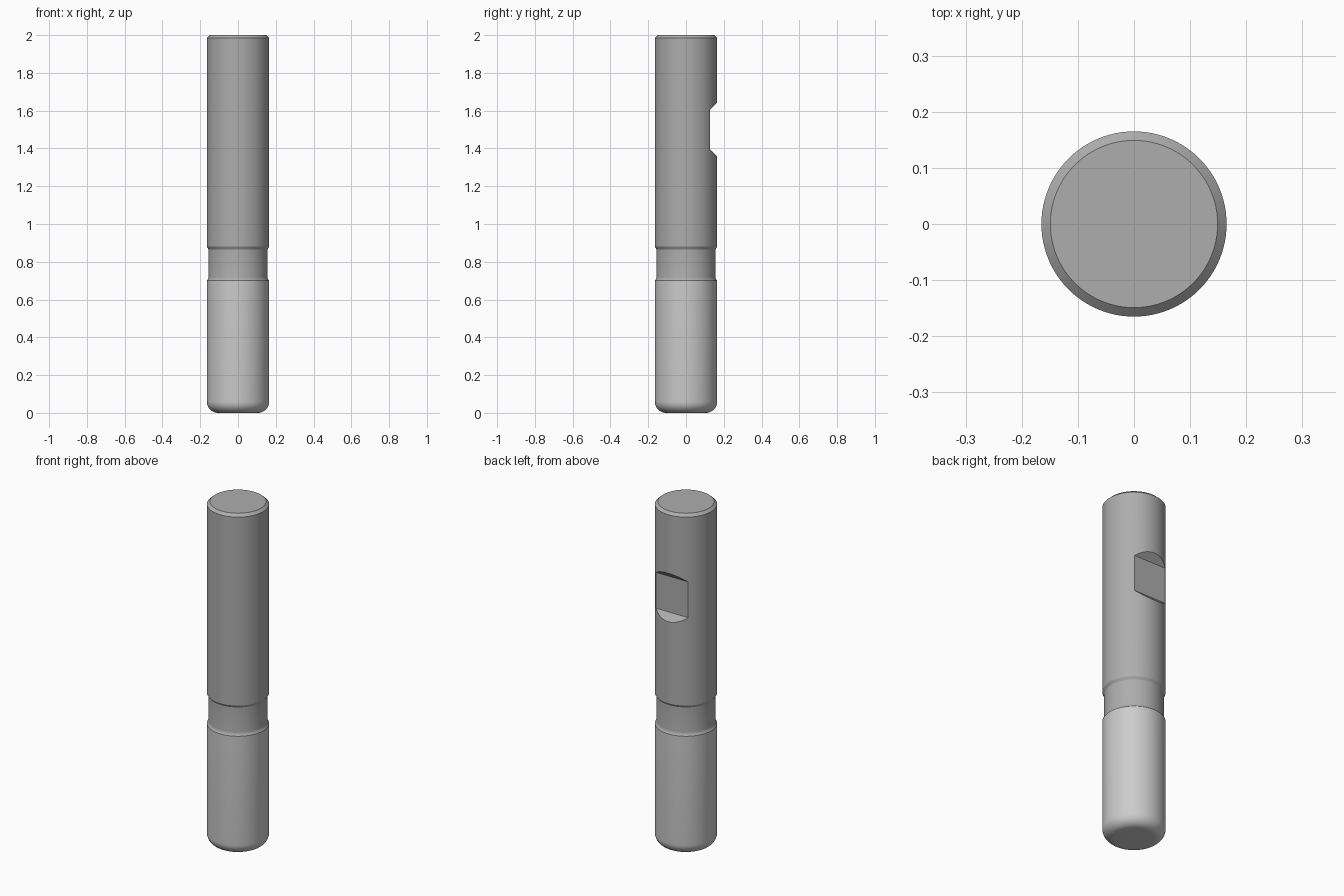
import bpy, bmesh, math

if "Cube" in bpy.data.objects:
    bpy.data.objects.remove(bpy.data.objects["Cube"])

R, NECK, SPLIT = 0.165, 0.156, 0.70
SIDES = 96


def material(name, v):
    m = bpy.data.materials.new(name)
    m.diffuse_color = (v, v, v, 1)
    m.use_nodes = True
    m.node_tree.nodes["Principled BSDF"].inputs["Base Color"].default_value = m.diffuse_color
    return m


def make_object(name, bm, mat=None):
    bmesh.ops.recalc_face_normals(bm, faces=bm.faces)
    me = bpy.data.meshes.new(name)
    bm.to_mesh(me)
    bm.free()
    ob = bpy.data.objects.new(name, me)
    bpy.context.collection.objects.link(ob)
    if mat:
        me.materials.append(mat)
    return ob


def lathe(name, profile, mat):
    """Closed solid of revolution from (radius, z) points, bottom to top."""
    bm = bmesh.new()
    rings = [[bm.verts.new((r * math.cos(2 * math.pi * i / SIDES),
                            r * math.sin(2 * math.pi * i / SIDES), z))
              for i in range(SIDES)] for r, z in profile]
    for a, b in zip(rings, rings[1:]):
        for i in range(SIDES):
            j = (i + 1) % SIDES
            bm.faces.new((a[i], a[j], b[j], b[i]))
    bm.faces.new(rings[0][::-1])
    bm.faces.new(rings[-1])
    return make_object(name, bm, mat)


def smooth(ob):
    bpy.ops.object.select_all(action='DESELECT')
    ob.select_set(True)
    bpy.context.view_layer.objects.active = ob
    bpy.ops.object.shade_smooth_by_angle(angle=math.radians(25))


# Cutting head with rounded lower corner
c = 0.06
corner = [(R - c + c * math.sin(a), c - c * math.cos(a))
          for a in (math.pi / 2 * i / 10 for i in range(11))]
head = lathe("cutting_head", corner + [(R, SPLIT)], material("light_metal", 0.75))

# Shank with relieved neck, shoulder and chamfered top
shank = lathe("shank", [(R, SPLIT), (0.161, 0.705), (0.1575, 0.711), (NECK, 0.72),
                        (NECK, 0.865), (R, 0.88), (R, 1.985), (0.149, 2.0)],
              material("dark_metal", 0.42))

# Clamping flat: trapezoid notch with 45 degree ends on the back
flat_y, z0, z1, out = 0.128, 1.395, 1.605, 0.10
bm = bmesh.new()
outline = [(flat_y, z0), (flat_y + out, z0 - out), (flat_y + out, z1 + out), (flat_y, z1)]
base = bm.faces.new([bm.verts.new((-0.3, y, z)) for y, z in outline])
ext = bmesh.ops.extrude_face_region(bm, geom=[base])
bmesh.ops.translate(bm, vec=(0.6, 0, 0),
                    verts=[v for v in ext["geom"] if isinstance(v, bmesh.types.BMVert)])
cutter = make_object("flat_cutter", bm)
cutter.hide_render = True

mod = shank.modifiers.new("clamping_flat", 'BOOLEAN')
mod.operation = 'DIFFERENCE'
mod.solver = 'EXACT'
mod.object = cutter
bpy.context.view_layer.objects.active = shank
shank.select_set(True)
bpy.ops.object.modifier_apply(modifier=mod.name)
bpy.data.objects.remove(cutter)

for ob in (head, shank):
    smooth(ob)
